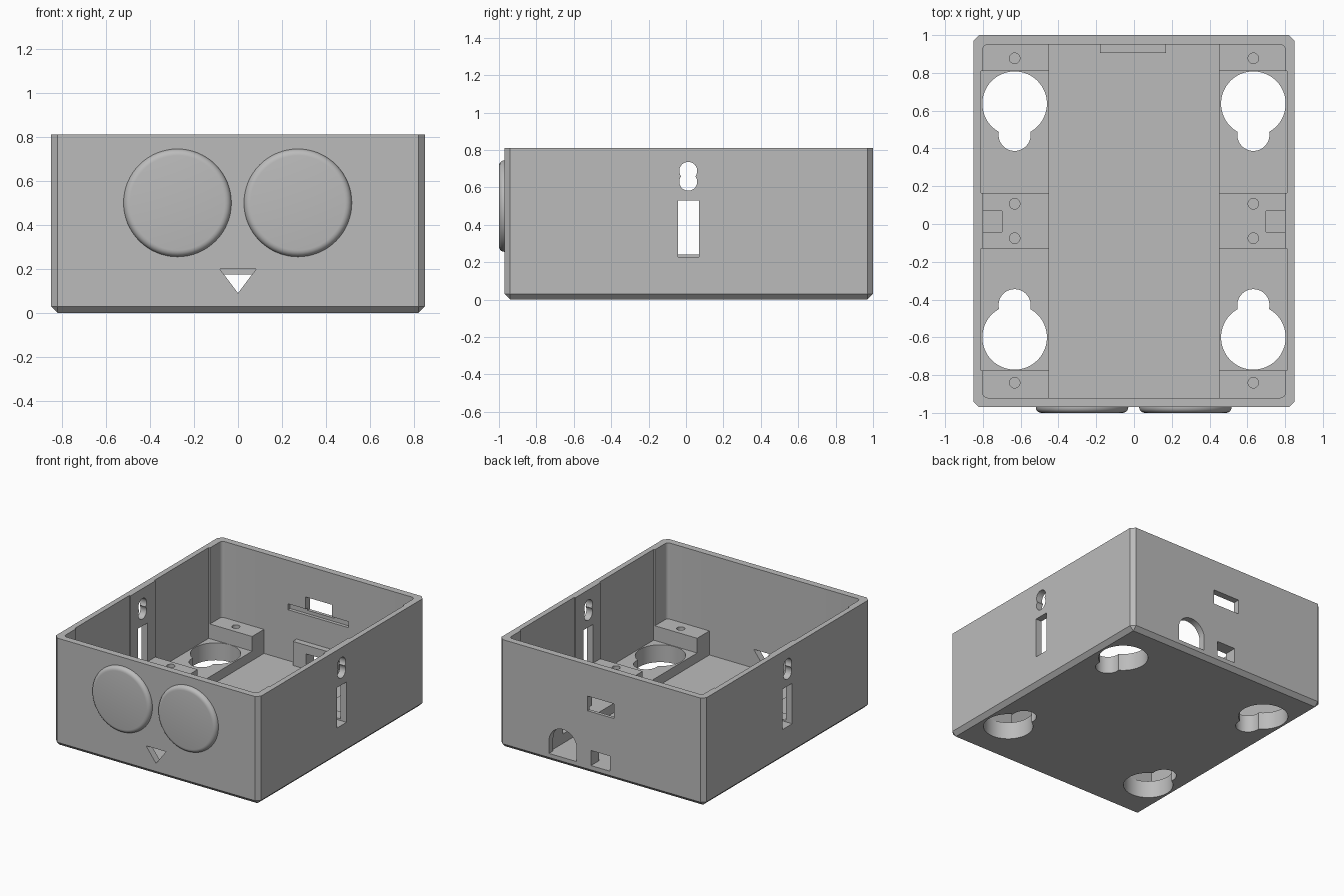
import bpy, bmesh, math
from mathutils import Vector

cube = bpy.data.objects.get("Cube")
if cube:
    bpy.data.objects.remove(cube, do_unlink=True)

grey = bpy.data.materials.new("plain grey")
grey.use_nodes = True
GREY = (0.5, 0.5, 0.5, 1)
grey.diffuse_color = GREY
grey.node_tree.nodes["Principled BSDF"].inputs["Base Color"].default_value = GREY


def finish(name, bm):
    bmesh.ops.recalc_face_normals(bm, faces=bm.faces)
    mesh = bpy.data.meshes.new(name)
    bm.to_mesh(mesh)
    bm.free()
    mesh.materials.append(grey)
    obj = bpy.data.objects.new(name, mesh)
    bpy.context.collection.objects.link(obj)
    return obj


def prism(name, outline, axis, start, end, edge_rule=None, width=0, segments=1):
    """Extrude a 2D outline along an axis; bevel edges picked by edge_rule."""
    place = {"x": lambda a, b, d: (d, a, b),
             "y": lambda a, b, d: (a, d, b),
             "z": lambda a, b, d: (a, b, d)}[axis]
    bm = bmesh.new()
    face = bm.faces.new([bm.verts.new(place(a, b, start)) for a, b in outline])
    ext = bmesh.ops.extrude_face_region(bm, geom=[face], use_keep_orig=True)
    move = Vector(place(0, 0, end - start))
    for v in ext["geom"]:
        if isinstance(v, bmesh.types.BMVert):
            v.co += move
    bmesh.ops.recalc_face_normals(bm, faces=bm.faces)
    if edge_rule:
        edges = [e for e in bm.edges if edge_rule(e.verts[0].co, e.verts[1].co)]
        bmesh.ops.bevel(bm, geom=edges, offset=width, segments=segments,
                        profile=0.5, affect="EDGES")
    return finish(name, bm)


def rect(a0, a1, b0, b1):
    return [(a0, b0), (a1, b0), (a1, b1), (a0, b1)]


def circle(a, b, r, n=48):
    return [(a + r * math.cos(math.tau * i / n), b + r * math.sin(math.tau * i / n))
            for i in range(n)]


def activate(obj):
    bpy.ops.object.select_all(action="DESELECT")
    obj.select_set(True)
    bpy.context.view_layer.objects.active = obj


def cut(target, outline, axis, start, end, *bevel):
    cutter = prism("cutter", outline, axis, start, end, *bevel)
    cutter.hide_render = True
    mod = target.modifiers.new("cut", "BOOLEAN")
    mod.operation = "DIFFERENCE"
    mod.solver = "EXACT"
    mod.object = cutter
    activate(target)
    bpy.ops.object.modifier_apply(modifier=mod.name)
    bpy.data.objects.remove(cutter, do_unlink=True)


TOP, FLOOR, PAD, BLOCK = 0.81, 0.06, 0.13, 0.24
OVER = TOP + 0.1


def vertical(p, q):
    return abs(p.z - q.z) > 0.1


# Outer body, chamfered everywhere but the open rim
box = prism("box_shell", rect(-0.85, 0.85, -0.97, 1.0), "z", 0, TOP,
            lambda p, q: min(p.z, q.z) < 0.01, 0.03)

# Main cavity with rounded corners, then the deeper central channel
cut(box, rect(-0.80, 0.80, -0.92, 0.95), "z", BLOCK, OVER, vertical, 0.025, 4)
cut(box, rect(-0.45, 0.45, -0.92, 0.95), "z", FLOOR, OVER)

# Pockets between the screw blocks, keyhole mounts and screw holes
for side in (-1, 1):
    xs = sorted((side * 0.44, side * 0.81))
    for y0, y1 in ((0.165, 0.81), (-0.775, -0.13)):
        cut(box, rect(*xs, y0, y1), "z", PAD, OVER)
    x = side * 0.632
    for big, small in ((0.637, 0.472), (-0.60, -0.43)):
        cut(box, circle(x, big, 0.171, 64), "z", -0.1, 0.3)
        cut(box, circle(x, small, 0.085), "z", -0.1, 0.3)
    for y in (0.877, 0.107, -0.075, -0.84):
        cut(box, circle(x, y, 0.028, 24), "z", 0.08, 0.4)

    # Side wall openings
    ends = sorted((side * 0.7, side * 0.95))
    cut(box, rect(-0.042, 0.07, 0.228, 0.53), "x", *ends)
    for z in (0.688, 0.63):
        cut(box, circle(0.012, z, 0.048, 32), "x", *ends)

# Triangular window in the front wall
cut(box, [(-0.083, 0.2), (0.083, 0.2), (0, 0.09)], "y", -1.1, -0.85)

# Back wall: arched cable opening, upper slot and its inner groove
arch = [(0.435, FLOOR), (0.205, FLOOR)]
arch += [(0.32 - 0.115 * math.cos(math.pi * i / 24),
          0.155 + 0.115 * math.sin(math.pi * i / 24)) for i in range(25)]
cut(box, arch, "y", 0.85, 1.1)
cut(box, rect(-0.105, 0.115, 0.465, 0.575), "y", 0.9, 1.1)
cut(box, rect(-0.25, 0.25, 0.44, 0.485), "y", 0.9, 0.975)

# Connector window, with a raised frame inside the back wall
window = rect(-0.07, 0.087, FLOOR + 0.002, 0.175)
cut(box, window, "y", 0.85, 1.1)
frame = prism("connector_frame", rect(-0.18, 0.17, FLOOR, BLOCK), "y", 0.905, 0.95)
cut(frame, window, "y", 0.85, 1.1)

# Two round discs on the front with filleted rims
discs = [prism(name, circle(x, 0.5, 0.245, 64), "y", -0.96, -1.0,
               lambda p, q: max(p.y, q.y) < -0.99, 0.03, 5)
         for name, x in (("right_front_disc", -0.275), ("left_front_disc", 0.272))]

for obj in [box, frame] + discs:
    activate(obj)
    bpy.ops.object.shade_smooth_by_angle(angle=math.radians(30))
